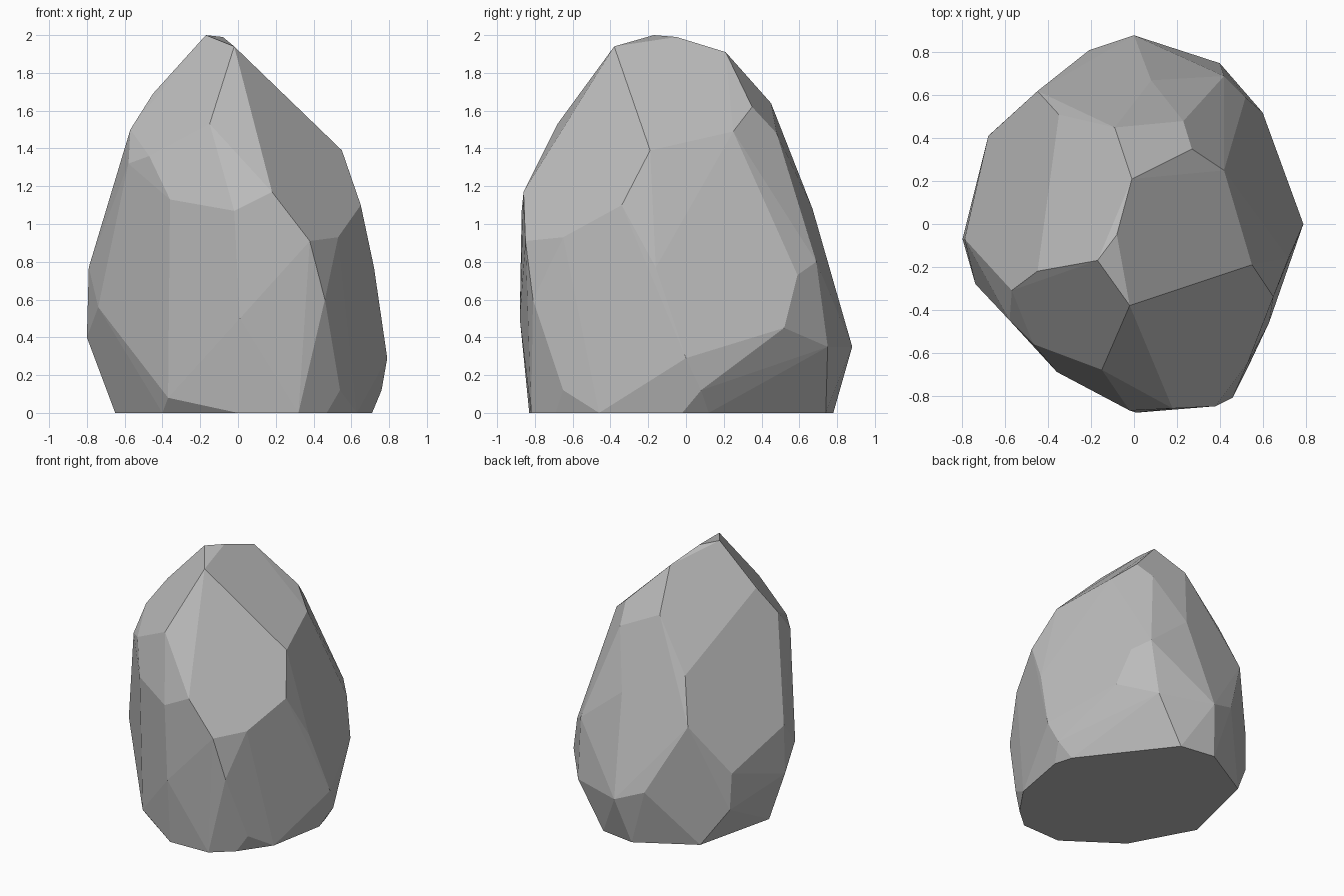
import bpy
import bmesh
from math import radians

# Remove the default cube only
default_cube = bpy.data.objects.get("Cube")
if default_cube:
    bpy.data.objects.remove(default_cube, do_unlink=True)


def make_material(name, color):
    """Plain single-colour material for viewport and render."""
    material = bpy.data.materials.new(name)
    material.use_nodes = True
    material.diffuse_color = color
    shader = material.node_tree.nodes["Principled BSDF"]
    shader.inputs["Base Color"].default_value = color
    shader.inputs["Roughness"].default_value = 0.9
    return material


def make_faceted_stone(name, corners, material, flatten_angle):
    """Wrap the corners in a convex skin and merge nearly coplanar facets."""
    bm = bmesh.new()
    for corner in corners:
        bm.verts.new(corner)
    hull = bmesh.ops.convex_hull(bm, input=bm.verts[:], use_existing_faces=False)

    # Drop corners that ended up inside the skin
    loose = [v for v in bm.verts if not v.link_faces]
    bmesh.ops.delete(bm, geom=loose, context="VERTS")
    bmesh.ops.dissolve_limit(
        bm, angle_limit=flatten_angle, verts=bm.verts[:], edges=bm.edges[:]
    )
    bmesh.ops.recalc_face_normals(bm, faces=bm.faces[:])

    mesh = bpy.data.meshes.new(name)
    bm.to_mesh(mesh)
    bm.free()
    mesh.materials.append(material)
    mesh.shade_flat()
    stone = bpy.data.objects.new(name, mesh)
    bpy.context.collection.objects.link(stone)
    return stone


# Crest: the short ridge at the peak
crest = [(-.17, -.17, 2), (-.08, -.05, 1.99), (-.02, -.38, 1.94), (-.01, .21, 1.91)]

# Shoulders: corners of the large sloping facets
shoulders = [
    (-.45, -.22, 1.69), (-.15, -.68, 1.53), (-.57, -.31, 1.5),
    (-.47, -.56, 1.36), (-.58, -.45, 1.32), (.55, -.19, 1.39),
    (.42, .25, 1.49), (.27, .35, 1.62), (.23, .48, 1.48),
    (-.09, .45, 1.64), (-.35, .51, 1.26),
]

# Waist: top corners of the steep side facets
waist = [
    (.18, -.86, 1.17), (-.02, -.87, 1.07), (-.36, -.69, 1.13),
    (.38, -.85, .91), (.53, -.65, .93), (.65, -.34, 1.1),
    (.72, -.16, .77), (.52, .59, .73), (.42, .69, .8),
    (.08, .67, 1.08), (-.45, .62, .93), (-.79, -.07, .77),
]

# Hips: widest band, above the undercut
hips = [
    (.01, -.88, .5), (.46, -.81, .6), (.79, 0, .29), (.6, .52, .45),
    (.4, .75, .35), (0, .88, .35), (-.21, .81, .43), (-.68, .41, .55),
    (-.67, .42, .27), (-.8, -.07, .4), (-.74, -.28, .56),
    (.54, -.65, .12), (.76, .08, .12), (-.37, -.64, .08),
]

# Footprint: outline of the flat underside
footprint = [
    (.32, -.82), (0, -.83), (-.4, -.55), (-.65, -.09), (-.5, .54),
    (-.08, .78), (.19, .74), (.67, .12), (.71, -.02), (.63, -.46), (.47, -.69),
]
base = [(x, y, 0) for x, y in footprint]

stone_grey = make_material("stone grey", (.5, .5, .5, 1))
make_faceted_stone(
    "rock", crest + shoulders + waist + hips + base, stone_grey, radians(3)
)
